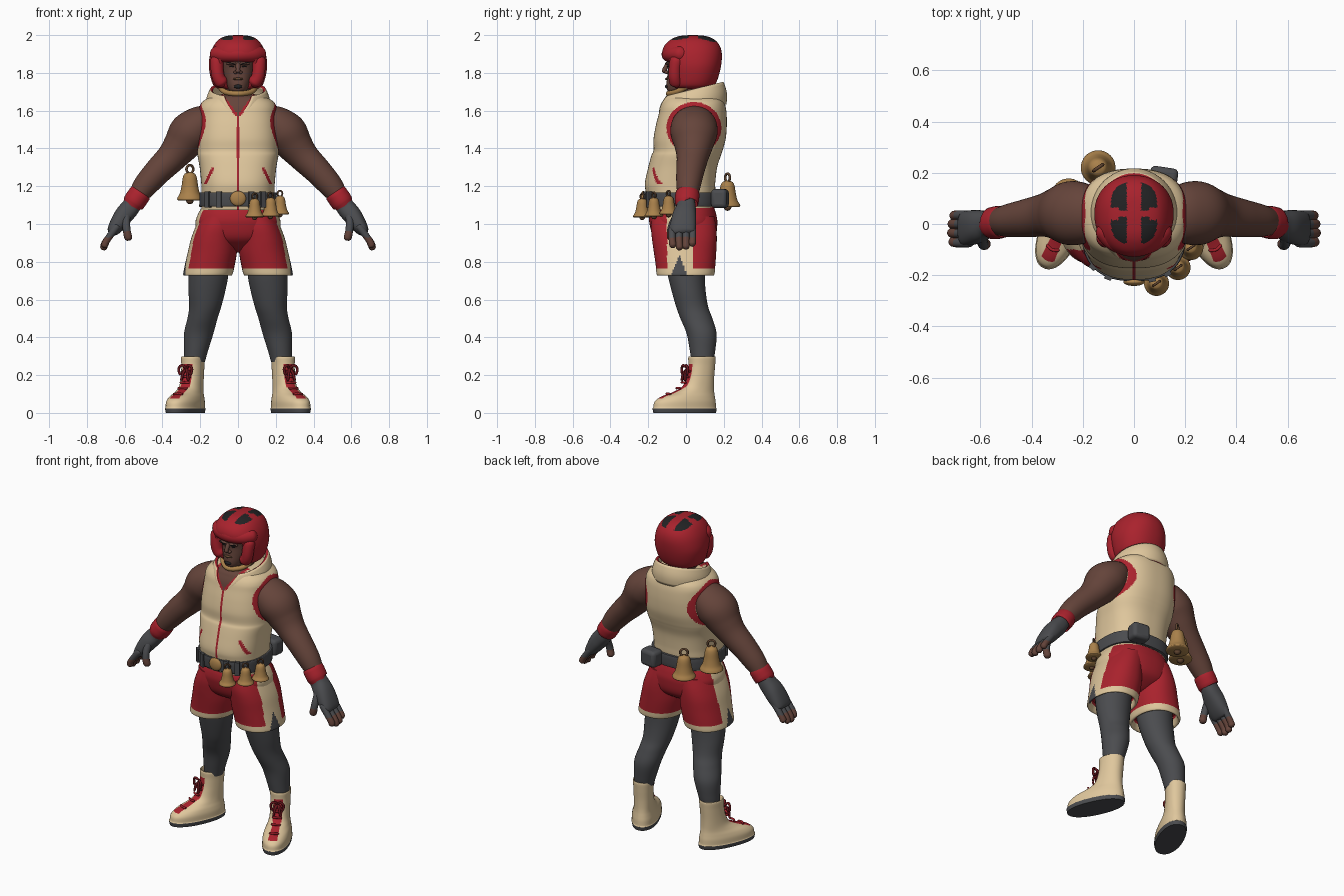
import bpy, bmesh, math
from mathutils import Vector, Matrix

if "Cube" in bpy.data.objects:
    bpy.data.objects.remove(bpy.data.objects["Cube"])

def mat(name, r, g, b):
    m = bpy.data.materials.new(name)
    m.diffuse_color = (r, g, b, 1)
    m.use_nodes = True
    m.node_tree.nodes["Principled BSDF"].inputs["Base Color"].default_value = m.diffuse_color
    return m

RED, CREAM = mat("red", .40, .016, .026), mat("cream", .74, .57, .335)
GREY, SKIN = mat("dark grey", .07, .072, .078), mat("brown skin", .13, .058, .043)
GOLD, BLACK = mat("brass", .40, .22, .07), mat("black", .016, .016, .017)
MAROON, BRONZE = mat("dark red", .14, .008, .012), mat("bronze", .12, .06, .03)

def finish(o, mats, mirror=False):
    for m in mats:
        o.data.materials.append(m)
    o.data.shade_smooth()
    o.data.set_sharp_from_angle(angle=math.radians(50))
    if mirror:
        o.modifiers.new("mirror", 'MIRROR').use_mirror_merge = False
    return o

def spline(S, steps):
    out = []
    for i in range(len(S) - 1):
        a, b, c, d = S[max(i - 1, 0)], S[i], S[i + 1], S[min(i + 2, len(S) - 1)]
        for k in range(steps):
            t = k / steps
            out.append([.5 * (2 * q + (r - p) * t + (2 * p - 5 * q + 4 * r - s) * t * t
                              + (3 * q - p - 3 * r + s) * t ** 3) for p, q, r, s in zip(a, b, c, d)])
    return out + [list(S[-1])]

def loft(name, S, mats, rule=None, n=32, steps=6, p=2, flat=True, mirror=False, caps=True, M=None):
    """Skin sections (x, y, z, radius u, radius v); flat rings stay horizontal."""
    R = spline(S, steps)
    bm = bmesh.new()
    rings = []
    for i, s in enumerate(R):
        c = Vector(s[:3])
        u, w = Vector((1, 0, 0)), Vector((0, 1, 0))
        if not flat:
            t = (Vector(R[min(i + 1, len(R) - 1)][:3]) - Vector(R[max(i - 1, 0)][:3])).normalized()
            u = (w - t * t.dot(w)).normalized()
            w = t.cross(u)
        ring = []
        for k in range(n):
            a = 2 * math.pi * (k + .5) / n - math.pi / 2
            ca, sa = math.cos(a), math.sin(a)
            ca, sa = (math.copysign(abs(v) ** (2 / p), v) for v in (ca, sa))
            ring.append(bm.verts.new(c + u * ca * s[3] + w * sa * s[4]))
        rings.append(ring)
    for A, B in zip(rings, rings[1:]):
        for k in range(n):
            bm.faces.new((A[k], A[(k + 1) % n], B[(k + 1) % n], B[k]))
    if caps:
        bm.faces.new(rings[0][::-1])
        bm.faces.new(rings[-1])
    bmesh.ops.recalc_face_normals(bm, faces=bm.faces)
    if rule:
        dead = []
        for f in bm.faces:
            k = rule(f.calc_center_median())
            if k is None:
                dead.append(f)
            else:
                f.material_index = k
        bmesh.ops.delete(bm, geom=dead, context='FACES')
    if M:
        bm.transform(M)
    me = bpy.data.meshes.new(name)
    bm.to_mesh(me)
    bm.free()
    o = bpy.data.objects.new(name, me)
    bpy.context.collection.objects.link(o)
    return finish(o, mats, mirror)

def fb(z, front, back, rx, cx=0):
    return (cx, (front + back) / 2, z, rx, (back - front) / 2)

def tube(name, pts, r, mats, rule=None, mirror=False, n=14, M=None):
    P = [Vector(q) for q in pts]
    a, b = (P[0] - P[1]).normalized(), (P[-1] - P[-2]).normalized()
    S = [(*(P[0] + a * r * .6), r * .45, r * .45)] + [(*q, r, r) for q in P] + [(*(P[-1] + b * r * .6), r * .45, r * .45)]
    return loft(name, S, mats, rule, n, 5, flat=False, mirror=mirror, M=M)

def prim(name, op, m, loc, scale=(1, 1, 1), rot=(0, 0, 0), mirror=False, **kw):
    op(location=loc, rotation=rot, **kw)
    o = bpy.context.object
    o.name, o.scale = name, scale
    o.data.transform(Matrix.LocRotScale(loc, o.rotation_euler, Vector(scale)))
    o.matrix_basis = Matrix()
    return finish(o, [m], mirror)

ball, torus, cube = (bpy.ops.mesh.primitive_uv_sphere_add, bpy.ops.mesh.primitive_torus_add,
                     bpy.ops.mesh.primitive_cube_add)

# Vest: red armholes, zip and pocket slits, skin showing in the neck opening
def vest_rule(c):
    x, y, z = abs(c.x), c.y, c.z
    if y < -.02 and z > 1.575 and x < (z - 1.575) * .7 + .018:
        return 2 if x < (z - 1.575) * .7 else 1
    d = math.hypot((y - .042) / .14, (z - 1.51) / .13)
    if x > .13 and .82 < d < 1.04:
        return 1
    if y < 0 and (x < .004 or (1.21 < z < 1.3 and abs(x - .13 - (1.3 - z) * .5) < .008)):
        return 1
    return 0

loft("vest", [fb(1.075, -.195, .145, .193), fb(1.17, -.213, .152, .193), fb(1.22, -.217, .155, .195),
              fb(1.30, -.2, .165, .203), fb(1.36, -.184, .184, .214), fb(1.39, -.172, .194, .215),
              fb(1.45, -.172, .21, .216), fb(1.52, -.16, .216, .212), fb(1.58, -.145, .215, .208),
              fb(1.62, -.135, .21, .204), fb(1.65, -.12, .2, .185), fb(1.675, -.1, .18, .14), fb(1.69, -.05, .13, .07)],
     [CREAM, RED, SKIN], vest_rule, n=240, steps=7, p=2.5)

# Standing collar, open in front and higher at the back
bm = bmesh.new()
rows = []
for i in range(9):
    t = i / 8
    gap = math.radians(4 + 26 * t)
    row = []
    for k in range(49):
        a = gap + (2 * math.pi - 2 * gap) * k / 48
        b = -math.cos(a)
        bulge = .01 * math.sin(math.pi * t)
        row.append(bm.verts.new(((.162 - .022 * t + bulge) * math.sin(a), .036 + (.17 - .015 * t + bulge) * b,
                                 (1.605 + .03 * b) * (1 - t) + (1.71 + .04 * b) * t)))
    rows.append(row)
for A, B in zip(rows, rows[1:]):
    for k in range(48):
        bm.faces.new((A[k], A[k + 1], B[k + 1], B[k]))
me = bpy.data.meshes.new("collar")
bm.to_mesh(me)
bm.free()
collar = bpy.data.objects.new("collar", me)
bpy.context.collection.objects.link(collar)
finish(collar, [CREAM, RED])
sol = collar.modifiers.new("thick", 'SOLIDIFY')
sol.thickness, sol.offset, sol.material_offset_rim = .016, 0, 1

# Belt, buckle, pouch, loops
loft("belt", [fb(1.092, -.215, .158, .2), fb(1.1, -.22, .164, .204), fb(1.16, -.223, .166, .204),
              fb(1.168, -.217, .16, .2)], [GREY], n=64, steps=3, p=2.5)
prim("buckle", ball, GOLD, (0, -.226, 1.135), (.042, .016, .04))
pouch = prim("pouch", cube, GREY, (.115, .18, 1.135), (.055, .042, .05), (0, 0, -.15), size=2)
bv = pouch.modifiers.new("round", 'BEVEL')
bv.width, bv.segments = .02, 3
for x, y, r in ((.07, -.214, .2), (.13, -.192, .5), (-.1, -.206, -.35), (-.16, -.166, -.7)):
    prim("belt_loop", cube, GREY, (x, y, 1.13), (.014, .012, .042), (0, 0, r), size=2)

# Bells: three small in front, two large behind
def bell(x, y, z, h, r):
    prof = ((0, .9), (.04, 1), (.12, .94), (.25, .78), (.5, .65), (.8, .55), (.94, .4), (1, .1))
    loft("bell", [(x, y, z + h * a, r * b, r * b) for a, b in prof], [GOLD], n=28, steps=4)
    prim("bell_ring", torus, BRONZE, (x, y, z + h + r * .22), rot=(math.pi / 2, 0, .6),
         major_radius=r * .32, minor_radius=r * .1, major_segments=20, minor_segments=8)
    prim("bell_clapper", ball, BRONZE, (x, y, z), (r * .3,) * 3, segments=12, ring_count=8)

for b in ((.088, -.232, 1.035, .1, .049), (.172, -.17, 1.04, .1, .049), (.222, -.092, 1.05, .1, .049),
          (-.14, .22, 1.09, .14, .068), (-.255, .11, 1.125, .15, .068)):
    bell(*b)

# Shorts with cream hems, side stripes and side slits
loft("shorts_hips", [fb(.85, -.03, .04, .03), fb(.868, -.09, .085, .09), fb(.92, -.165, .15, .2),
                     fb(1.0, -.193, .166, .225), fb(1.05, -.193, .16, .213), fb(1.09, -.18, .148, .19)],
     [RED, CREAM], lambda c: int(abs(c.x) > .15 and -.1 < c.y < .04), n=120, p=2.3)

def shorts_rule(c):
    if c.x > .2 and c.z < .84 and abs(c.y + .035) < (.84 - c.z) * .38:
        return 2
    return int(c.z < .762 or (c.x > .17 and -.1 < c.y < .04))

loft("shorts_leg", [fb(1.04, -.18, .15, .1, .1), fb(.98, -.185, .16, .112, .115), fb(.92, -.18, .163, .122, .127),
                    fb(.85, -.17, .16, .13, .136), fb(.78, -.16, .155, .132, .15), fb(.732, -.155, .15, .13, .16),
                    fb(.734, -.14, .135, .115, .16), fb(.78, -.13, .13, .105, .155)],
     [RED, CREAM, GREY], shorts_rule, n=128, steps=8, p=2.2, mirror=True)

# Leggings
loft("legging", [fb(.27, .03, .145, .055, .23), fb(.33, .02, .155, .064, .222), fb(.42, .003, .162, .078, .208),
                 fb(.5, -.03, .14, .08, .188), fb(.56, -.052, .118, .085, .174), fb(.64, -.075, .105, .097, .165),
                 fb(.72, -.095, .1, .105, .157), fb(.8, -.11, .1, .108, .152)], [GREY], mirror=True)

# Boots with sole, lacing and bow, turned outwards
BM = Matrix.Translation((.238, .085, 0)) @ Matrix.Rotation(math.radians(24), 4, 'Z')
def boot_rule(c):
    if c.z < .024:
        return 1
    return 2 if c.y < -.045 and .075 < c.z < .26 and abs(c.x) < .024 else 0

loft("boot", [fb(0, -.278, .076, .076), fb(.022, -.282, .08, .08), fb(.03, -.278, .076, .078),
              fb(.06, -.27, .074, .077), fb(.085, -.235, .07, .071), fb(.11, -.165, .066, .062),
              fb(.14, -.11, .064, .057), fb(.19, -.084, .065, .056), fb(.25, -.074, .07, .057),
              fb(.292, -.074, .073, .059), fb(.296, -.066, .066, .053), fb(.27, -.06, .06, .05)],
     [CREAM, GREY, RED], boot_rule, n=64, steps=6, p=2.2, mirror=True, M=BM)
for s in (-1, 1):
    tube("lace_loop", [(0, -.083, .235), (s * .02, -.1, .252), (s * .038, -.1, .235), (s * .03, -.1, .205),
                       (s * .008, -.09, .225)], .007, [MAROON], mirror=True, n=8, M=BM)
    tube("lace_end", [(0, -.085, .235), (s * .012, -.103, .21), (s * .02, -.108, .175)], .007, [MAROON],
         mirror=True, n=8, M=BM)
for i in range(5):
    z, y = .1 + i * .03, (-.195, -.138, -.107, -.09, -.081)[i]
    tube("lace_row", [(-.024, y, z), (0, y - .008, z + .002), (.024, y, z)], .006, [RED], mirror=True, n=8, M=BM)

# Arms, wristbands, half-finger gloves
loft("arm", [(.15, .045, 1.54, .10, .085), (.2, .043, 1.525, .12, .1), (.255, .042, 1.478, .124, .113),
             (.303, .04, 1.412, .102, .096), (.352, .034, 1.352, .084, .081), (.425, .022, 1.278, .074, .072),
             (.492, .013, 1.202, .064, .064), (.54, .008, 1.135, .05, .048)], [SKIN], flat=False, mirror=True, n=40)
loft("wristband", [(.514, .008, 1.168, .052, .05), (.518, .008, 1.162, .063, .059), (.552, .003, 1.113, .063, .059),
                   (.556, .003, 1.107, .052, .05)], [RED], flat=False, mirror=True, steps=3)
loft("glove_palm", [(.545, 0, 1.125, .047, .046), (.572, 0, 1.085, .052, .05), (.605, -.008, 1.045, .063, .05),
                    (.64, -.015, .995, .068, .042), (.665, -.018, .96, .064, .03), (.673, -.018, .948, .045, .015)],
     [GREY], flat=False, mirror=True, p=2.4)
for k, y in enumerate((-.072, -.036, 0, .034)):
    d = (0, .012, .008, -.008)[k]
    tube("finger", [(.642, y, .985), (.676, y * 1.02, .94), (.7 + d * .4, y, .905 - d * .5),
                    (.707 + d * .4, y * .95, .885 - d)], .0185, [SKIN, GREY], lambda c: int(c.z > .93), mirror=True)
tube("thumb", [(.59, -.035, 1.06), (.592, -.068, 1.005), (.588, -.08, .96), (.58, -.078, .925)], .021,
     [SKIN, GREY], lambda c: int(c.z > .96), mirror=True)

# Head, neck and facial features
loft("neck", [fb(1.6, -.09, .12, .085), fb(1.68, -.07, .12, .08), fb(1.78, -.06, .12, .08)], [SKIN])
loft("head", [fb(1.695, -.085, 0, .03), fb(1.71, -.1, .05, .05), fb(1.74, -.104, .09, .066), fb(1.78, -.1, .12, .08),
              fb(1.82, -.097, .14, .09), fb(1.86, -.1, .15, .095), fb(1.9, -.085, .14, .09), fb(1.93, -.05, .1, .06)],
     [SKIN], p=2.2)
tube("nose", [(0, -.098, 1.845), (0, -.112, 1.82), (0, -.117, 1.807)], .012, [SKIN])
prim("nostril", ball, SKIN, (.013, -.103, 1.803), (.011, .012, .009), mirror=True)
prim("brow_ridge", ball, SKIN, (.035, -.096, 1.85), (.03, .013, .009), mirror=True)
prim("eyebrow", ball, BLACK, (.036, -.104, 1.851), (.022, .006, .004), (0, -.2, 0), mirror=True)
prim("eye", ball, BLACK, (.033, -.094, 1.834), (.012, .006, .004), mirror=True)
prim("lips", ball, BRONZE, (0, -.1, 1.768), (.027, .011, .007))
prim("beard", ball, BLACK, (0, -.099, 1.728), (.022, .012, .011))

# Padded helmet with an open face and black crown panels
def helmet_rule(c):
    x, y, z = abs(c.x), c.y, c.z
    if y < 0 and z < 1.872 and x < (.09 if z > 1.79 else .09 - (1.79 - z) * .5):
        return None
    cross = abs(y - .04) > (.012 if x < .06 else .024)
    return int(z > 1.92 and .028 < x and cross and (x / .092) ** 3 + (abs(y - .042) / .12) ** 3 < 1)

hel = loft("helmet", [fb(1.715, -.06, .13, .105), fb(1.735, -.085, .153, .13), fb(1.78, -.095, .172, .146),
                      fb(1.84, -.108, .186, .155), fb(1.9, -.126, .19, .147), fb(1.945, -.114, .178, .128),
                      fb(1.978, -.078, .148, .1), fb(1.995, -.035, .105, .062), fb(2.0, .02, .05, .015)],
           [RED, BLACK], helmet_rule, n=112, steps=8, p=2.2)
sol = hel.modifiers.new("padding", 'SOLIDIFY')
sol.thickness, sol.offset = .025, -1
sm = hel.modifiers.new("soften", 'SMOOTH')
sm.factor, sm.iterations = .5, 3
tube("brow_pad", [(-.115, -.02, 1.9), (-.075, -.065, 1.898), (0, -.088, 1.898), (.075, -.065, 1.898),
                  (.115, -.02, 1.9)], .041, [RED], n=24)
tube("cheek_pad", [(.112, -.05, 1.87), (.111, -.058, 1.82), (.103, -.058, 1.775), (.086, -.052, 1.748)], .034,
     [RED], mirror=True, n=24)
tube("chin_strap", [(-.1, .02, 1.735), (-.07, -.05, 1.7), (0, -.093, 1.69), (.07, -.05, 1.7), (.1, .02, 1.735)],
     .014, [GOLD])
